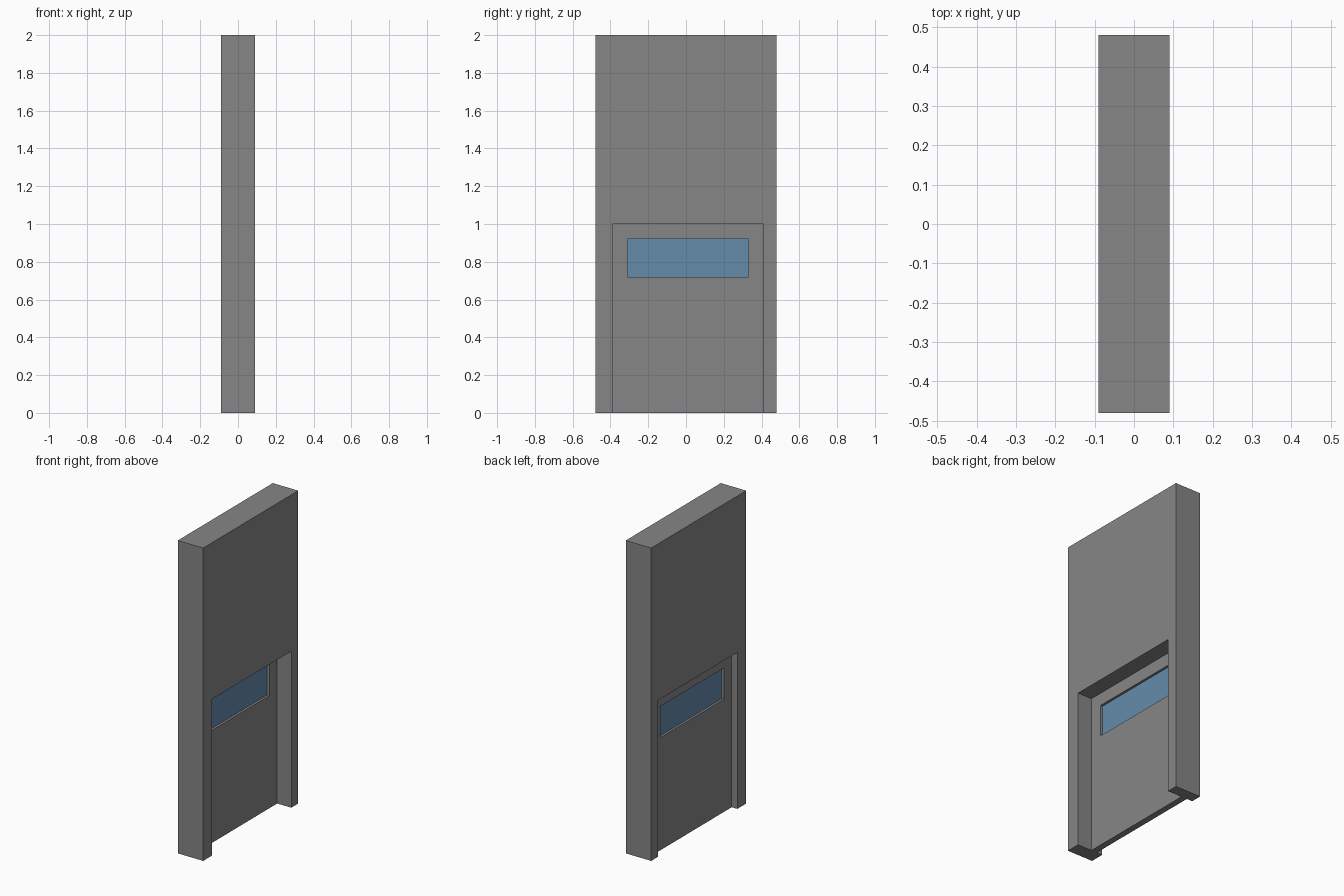
import bpy
import bmesh

if "Cube" in bpy.data.objects:
    bpy.data.objects.remove(bpy.data.objects["Cube"])

WALL_X = (-0.09, 0.09)
DOOR_X = (-0.05, -0.01)
PANE_X = (-0.035, -0.025)
WALL_Y, WALL_Z = 0.48, 2.0
OPENING = (-0.39, 0.41, 0.0, 1.0)         # y0, y1, z0, z1
WINDOW = (-0.31, 0.33, 0.72, 0.92)


def rect(y0, y1, z0, z1):
    return [(y0, z0), (y1, z0), (y1, z1), (y0, z1)]


def material(name, color):
    mat = bpy.data.materials.new(name)
    mat.diffuse_color = (*color, 1)
    mat.use_nodes = True
    mat.node_tree.nodes["Principled BSDF"].inputs["Base Color"].default_value = mat.diffuse_color
    return mat


def extrude_profile(name, profile, x_range, mat, hole=None):
    """Extrude a (y, z) outline along x, optionally with a matching hole."""
    x0, x1 = x_range
    bm = bmesh.new()
    outer = [bm.verts.new((x0, y, z)) for y, z in profile]
    if hole:
        inner = [bm.verts.new((x0, y, z)) for y, z in hole]
        n = len(outer)
        faces = [bm.faces.new((outer[i], outer[(i + 1) % n],
                               inner[(i + 1) % n], inner[i])) for i in range(n)]
    else:
        faces = [bm.faces.new(outer)]
    result = bmesh.ops.extrude_face_region(bm, geom=faces, use_keep_orig=True)
    moved = [v for v in result["geom"] if isinstance(v, bmesh.types.BMVert)]
    bmesh.ops.translate(bm, verts=moved, vec=(x1 - x0, 0, 0))
    bmesh.ops.recalc_face_normals(bm, faces=bm.faces)
    mesh = bpy.data.meshes.new(name)
    bm.to_mesh(mesh)
    bm.free()
    mesh.materials.append(mat)
    obj = bpy.data.objects.new(name, mesh)
    bpy.context.collection.objects.link(obj)
    return obj


dark_grey = material("dark_grey", (0.24, 0.24, 0.24))
blue = material("blue_glass", (0.13, 0.263, 0.414))

# Wall with the doorway left open at the floor
oy0, oy1, _, oz1 = OPENING
extrude_profile("wall", [
    (-WALL_Y, 0), (oy0, 0), (oy0, oz1), (oy1, oz1),
    (oy1, 0), (WALL_Y, 0), (WALL_Y, WALL_Z), (-WALL_Y, WALL_Z)], WALL_X, dark_grey)

# Door leaf, set towards the back of the wall, with a window hole
extrude_profile("door_panel", rect(*OPENING), DOOR_X, dark_grey, hole=rect(*WINDOW))

# Recessed window glass
extrude_profile("window_glass", rect(*WINDOW), PANE_X, blue)
